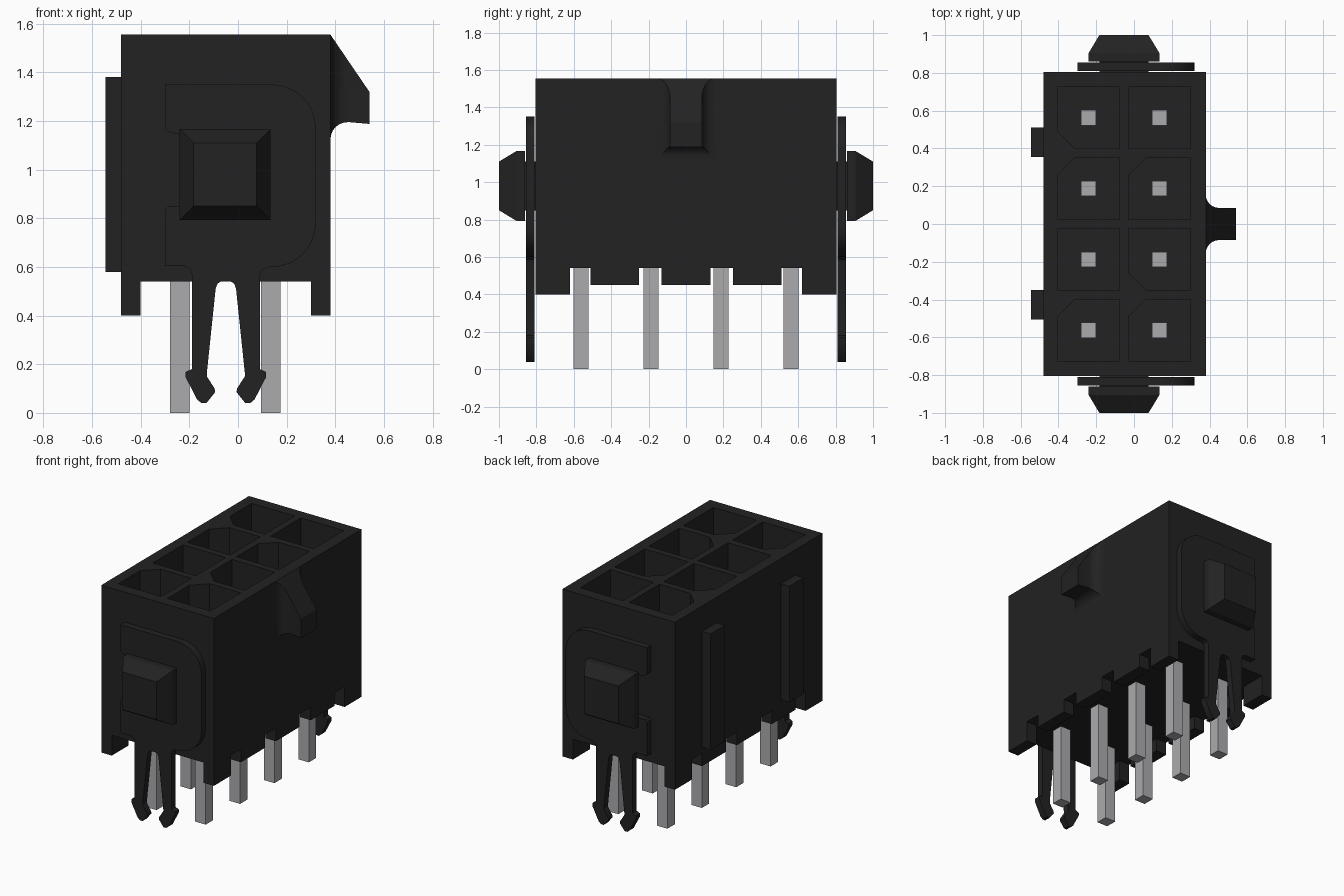
import bpy, bmesh, math

if "Cube" in bpy.data.objects:
    bpy.data.objects.remove(bpy.data.objects["Cube"])


def material(name, rgb):
    m = bpy.data.materials.new(name)
    m.diffuse_color = (*rgb, 1)
    m.use_nodes = True
    m.node_tree.nodes["Principled BSDF"].inputs["Base Color"].default_value = m.diffuse_color
    return m


BLACK = material("black plastic", (0.016, 0.016, 0.016))
METAL = material("tin grey", (0.41, 0.41, 0.43))


def finish(name, bm, mat):
    bmesh.ops.recalc_face_normals(bm, faces=bm.faces[:])
    me = bpy.data.meshes.new(name)
    bm.to_mesh(me)
    bm.free()
    me.materials.append(mat)
    ob = bpy.data.objects.new(name, me)
    bpy.context.collection.objects.link(ob)
    return ob


def prisms(name, outlines, axis, a, b, mat=BLACK):
    """Extrude flat outlines along an axis from a to b, as one object."""
    put = {"x": lambda u, v, t: (t, u, v),
           "y": lambda u, v, t: (u, t, v),
           "z": lambda u, v, t: (u, v, t)}[axis]
    bm = bmesh.new()
    for pts in outlines:
        lo = [bm.verts.new(put(u, v, a)) for u, v in pts]
        hi = [bm.verts.new(put(u, v, b)) for u, v in pts]
        bm.faces.new(lo)
        bm.faces.new(hi)
        n = len(pts)
        for i in range(n):
            j = (i + 1) % n
            bm.faces.new((lo[i], lo[j], hi[j], hi[i]))
    return finish(name, bm, mat)


def rect(u0, u1, v0, v1):
    return [(u0, v0), (u1, v0), (u1, v1), (u0, v1)]


def arc(cu, cv, r, d0, d1, n=8):
    return [(cu + r * math.cos(math.radians(d0 + (d1 - d0) * i / n)),
             cv + r * math.sin(math.radians(d0 + (d1 - d0) * i / n))) for i in range(n + 1)]


def boolean(ob, cutter, op):
    m = ob.modifiers.new("cut", "BOOLEAN")
    m.operation, m.object, m.solver = op, cutter, "EXACT"
    bpy.context.view_layer.objects.active = ob
    bpy.ops.object.modifier_apply(modifier=m.name)
    bpy.data.objects.remove(cutter, do_unlink=True)


def smooth(ob):
    bpy.ops.object.select_all(action="DESELECT")
    ob.select_set(True)
    bpy.context.view_layer.objects.active = ob
    bpy.ops.object.shade_smooth_by_angle(angle=math.radians(30))


COLS = (-0.24, 0.135)
ROWS = (0.5625, 0.1875, -0.1875, -0.5625)

# housing: side outline with corner posts and notches beside each pin
half = [(0.13, 0.45), (0.13, 0.54), (0.25, 0.54), (0.25, 0.45), (0.51, 0.45),
        (0.51, 0.54), (0.62, 0.54), (0.62, 0.40), (0.805, 0.40), (0.805, 1.555)]
side = half + [(-y, z) for y, z in reversed(half)]
housing = prisms("housing", [side], "x", -0.48, 0.38)
boolean(housing, prisms("underside_cutter", [rect(-1.2, 1.2, 0.2, 0.54)], "x", -0.40, 0.30),
        "DIFFERENCE")

# terminal cavities, some keyed by a chamfered corner (b = low y, t = high y)
KEYS = ("b-", "tt", "-b", "tt")
cells = []
for y, keys in zip(ROWS, KEYS):
    for x, k in zip(COLS, keys):
        h, c = 0.164, 0.092
        low = [(x - h, y - h + c), (x - h + c, y - h)] if k == "b" else [(x - h, y - h)]
        top = [(x - h + c, y + h), (x - h, y + h - c)] if k == "t" else [(x - h, y + h)]
        cells.append(low + [(x + h, y - h), (x + h, y + h)] + top)
boolean(housing, prisms("cavity_cutter", cells, "z", 0.69, 1.8), "DIFFERENCE")

# pins
prisms("pins", [rect(x - 0.04, x + 0.04, y - 0.04, y + 0.04) for x in COLS for y in ROWS],
       "z", 0, 1.2, METAL)

# latch ramp: front profile crossed with a filleted plan
profile = [(0.37, 1.555), (0.38, 1.555), (0.54, 1.32), (0.54, 1.188), (0.46, 1.195)]
profile += arc(0.45, 1.125, 0.07, 90, 180, 6) + [(0.37, 1.125)]
plan = [(0.36, -0.155)] + [(x, y) for x, y in arc(0.45, -0.155, 0.07, 180, 90, 6)]
plan += [(0.6, -0.085)]
plan += [(x, -y) for x, y in reversed(plan)]
latch = prisms("latch_ramp", [profile], "y", -0.3, 0.3)
boolean(latch, prisms("latch_plan", [plan], "z", 1.0, 1.7), "INTERSECT")
smooth(latch)

# ribs on the left wall
prisms("ribs", [rect(0.355, 0.51, 0.58, 1.38), rect(-0.505, -0.35, 0.58, 1.38)],
       "x", -0.545, -0.47)

# board clip outline: C-shaped plate with two sprung, barbed legs
leg = [(0.14, 0.57), (0.14, 0.18), (0.166, 0.168), (0.166, 0.148), (0.118, 0.055),
       (0.10, 0.04), (0.08, 0.04), (0.044, 0.085), (0.046, 0.10), (0.078, 0.15),
       (0.078, 0.165), (0.042, 0.51), (0.034, 0.532), (0.02, 0.54)]
cx = -0.05
clip = [(-0.30, 1.35)] + arc(0.14, 1.17, 0.18, 90, 0) + arc(0.14, 0.78, 0.18, 0, -90)
clip += [(0.115, 0.597), (0.097, 0.585)]
clip += [(cx + u, z) for u, z in leg] + [(cx - u, z) for u, z in reversed(leg)]
clip += [(-0.197, 0.592), (-0.22, 0.603), (-0.30, 0.603), (-0.30, 0.835), (-0.285, 0.85),
         (0.08, 0.85), (0.08, 1.11), (-0.185, 1.13), (-0.24, 1.145), (-0.285, 1.155),
         (-0.30, 1.17)]

for s, end in ((-1, "front"), (1, "back")):
    smooth(prisms(end + "_board_clip", [clip], "y", s * 0.81, s * 0.855))

    # tapered boss holding the clip
    bm = bmesh.new()
    rings = []
    for y, h in ((0.80, 0.13), (0.86, 0.13), (0.86, 0.1875), (0.905, 0.1875), (1.0, 0.13)):
        rings.append([bm.verts.new((-0.053 + h * u, s * y, 0.98 + h * v))
                      for u, v in rect(-1, 1, -1, 1)])
    for p, q in zip(rings, rings[1:]):
        for i in range(4):
            j = (i + 1) % 4
            bm.faces.new((p[i], p[j], q[j], q[i]))
    bm.faces.new(rings[0])
    bm.faces.new(rings[-1])
    finish(end + "_clip_boss", bm, BLACK)
